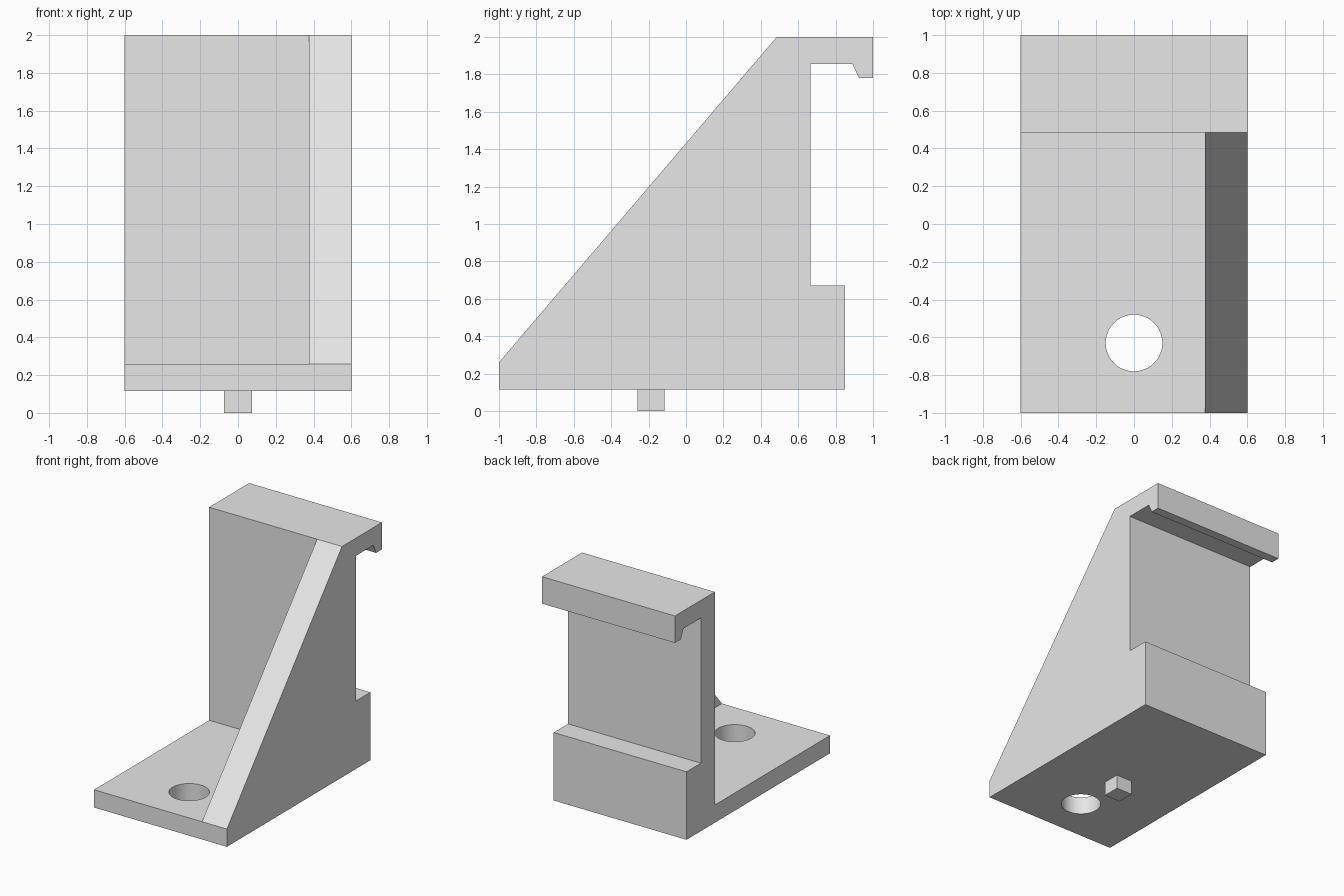
import bpy, bmesh
from math import radians
from mathutils import Matrix, Vector

cube = bpy.data.objects.get("Cube")
if cube:
    bpy.data.objects.remove(cube, do_unlink=True)

grey = bpy.data.materials.new("plain_grey")
grey.use_nodes = True
grey.diffuse_color = (0.8, 0.8, 0.8, 1)
grey.node_tree.nodes["Principled BSDF"].inputs["Base Color"].default_value = (0.8, 0.8, 0.8, 1)

HALF = 0.6        # half width
RIB = 0.375       # inner face of the side rib
WALL = 0.485      # front face of the upright wall
BASE = 0.115      # underside of the plate
PLATE = 0.26      # top of the plate


def finish(name, bm):
    bmesh.ops.recalc_face_normals(bm, faces=bm.faces)
    mesh = bpy.data.meshes.new(name)
    bm.to_mesh(mesh)
    bm.free()
    mesh.materials.append(grey)
    obj = bpy.data.objects.new(name, mesh)
    bpy.context.collection.objects.link(obj)
    return obj


def extrude_profile(name, profile, x0, x1):
    """Side profile in (y, z), extruded along x."""
    bm = bmesh.new()
    face = bm.faces.new([bm.verts.new((x0, y, z)) for y, z in profile])
    out = bmesh.ops.extrude_face_region(bm, geom=[face])
    for v in out["geom"]:
        if isinstance(v, bmesh.types.BMVert):
            v.co.x = x1
    return finish(name, bm)


def box(name, x0, x1, y0, y1, z0, z1):
    return extrude_profile(name, [(y0, z0), (y1, z0), (y1, z1), (y0, z1)], x0, x1)


def combine(target, other, operation):
    mod = target.modifiers.new(other.name, "BOOLEAN")
    mod.operation = operation
    mod.solver = "EXACT"
    mod.object = other
    bpy.ops.object.select_all(action="DESELECT")
    target.select_set(True)
    bpy.context.view_layer.objects.active = target
    bpy.ops.object.modifier_apply(modifier=mod.name)
    bpy.data.objects.remove(other, do_unlink=True)


# Full side silhouette: plate, sloped rib, rear block and top hook
bracket = extrude_profile("bracket", [
    (-1, BASE), (0.85, BASE), (0.85, 0.67), (0.665, 0.67),
    (0.665, 1.855), (0.89, 1.855), (0.925, 1.78), (1, 1.78),
    (1, 2), (WALL, 2), (-1, PLATE)], -HALF, HALF)

# Open pocket that leaves the rib on one side only
combine(bracket, box("pocket_cutter", -1, RIB, -1.5, WALL, PLATE, 2.5), "DIFFERENCE")

# Round screw hole through the plate
bm = bmesh.new()
bmesh.ops.create_cone(bm, cap_ends=True, segments=64, radius1=0.15, radius2=0.15,
                      depth=1, matrix=Matrix.Translation(Vector((0, -0.63, 0.2))))
combine(bracket, finish("hole_cutter", bm), "DIFFERENCE")

# Square locating peg below the plate
combine(bracket, box("peg", -0.073, 0.073, -0.26, -0.115, 0, 0.18), "UNION")

bracket.select_set(True)
bpy.context.view_layer.objects.active = bracket
bpy.ops.object.shade_smooth_by_angle(angle=radians(30))
